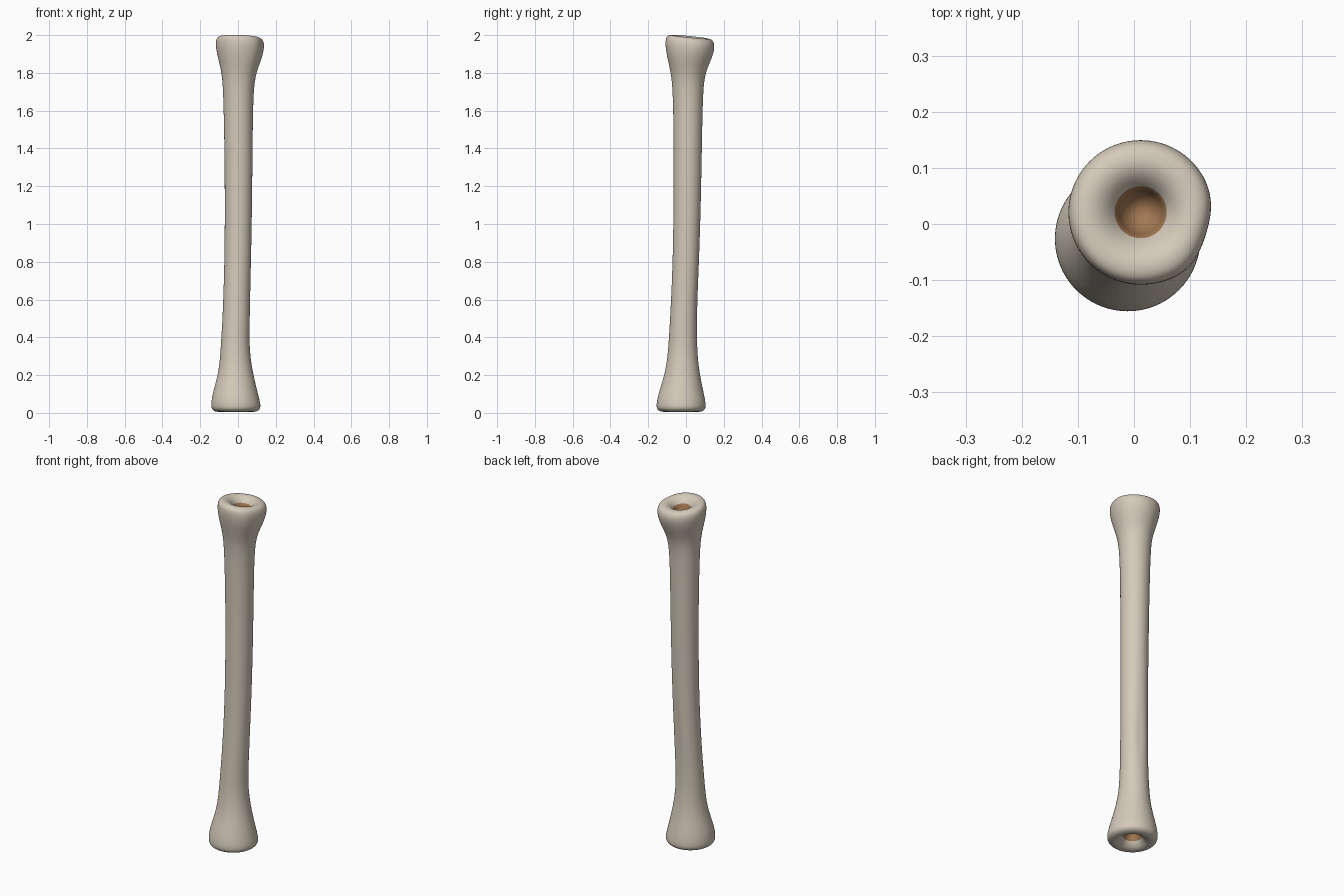
import bpy, bmesh, math

cube = bpy.data.objects.get("Cube")
if cube:
    bpy.data.objects.remove(cube, do_unlink=True)

SIDES = 24


def make_material(name, rgb):
    mat = bpy.data.materials.new(name)
    mat.use_nodes = True
    mat.diffuse_color = (*rgb, 1)
    mat.node_tree.nodes["Principled BSDF"].inputs["Base Color"].default_value = (*rgb, 1)
    return mat


def spot(angle, z, angle_mid, z_mid, angle_width, z_width):
    """Soft local weight on the surface, for dents and bumps."""
    turn = math.radians((angle - angle_mid + 180) % 360 - 180)
    return math.exp(-(turn / angle_width) ** 2 - ((z - z_mid) / z_width) ** 2)


# Outer wall rings: height, centre x, centre y, radius
wall = [
    (0.04, -0.011, -0.026, 0.132), (0.1, -0.015, -0.026, 0.121),
    (0.2, -0.012, -0.02, 0.093), (0.3, -0.015, -0.018, 0.079),
    (0.4, -0.014, -0.016, 0.074), (0.5, -0.01, -0.012, 0.072),
    (0.6, -0.007, -0.008, 0.071), (0.75, -0.003, -0.002, 0.07),
    (1.0, 0.002, 0.005, 0.071), (1.4, 0.003, 0.01, 0.074),
    (1.7, 0.001, 0.01, 0.079), (1.8, 0.005, 0.011, 0.09),
    (1.89, 0.01, 0.016, 0.118), (1.95, 0.012, 0.021, 0.131),
]
# End rim and marrow pit: depth below the tip, radius
end = [(0.013, 0.127), (0.001, 0.108), (0.0, 0.085), (0.012, 0.062),
       (0.035, 0.044), (0.045, 0.04), (0.062, 0.035), (0.08, 0.02), (0.085, 0.006)]
PIT_RINGS = 4   # rings at each end that are marrow

low = [(0.005 + d, -0.011, -0.026, r) for d, r in reversed(end)]
high = [(2.002 - d, 0.012, 0.021, r) for d, r in end]
rings = low + wall + high

bm = bmesh.new()
loops = []
for i, (z, cx, cy, radius) in enumerate(rings):
    loop = []
    outside = len(low) - 2 <= i < len(low) + len(wall) + 2
    for k in range(SIDES):
        angle = 360 * k / SIDES
        r = radius * 1.011
        if outside:
            r -= 0.007 * spot(angle, z, 77, 0.62, 0.3, 0.15)    # back groove
            r -= 0.008 * spot(angle, z, -18, 1.97, 0.4, 0.08)   # flat on the head
            r += 0.006 * spot(angle, z, -50, 1.92, 0.3, 0.05)   # small knob
        a = math.radians(angle)
        dx, dy = r * math.cos(a), r * math.sin(a)
        # Slanted top end
        slant = max(0, min(1, (z - 1.8) / 0.1))
        height = z - slant * (0.01 + 0.1 * dy + 0.04 * dx)
        loop.append(bm.verts.new((cx + dx, cy + dy, height)))
    loops.append(loop)

for i in range(len(loops) - 1):
    marrow = i < PIT_RINGS or i >= len(loops) - 1 - PIT_RINGS
    for k in range(SIDES):
        n = (k + 1) % SIDES
        face = bm.faces.new((loops[i][k], loops[i][n], loops[i + 1][n], loops[i + 1][k]))
        face.material_index = int(marrow)
for loop in (loops[0][::-1], loops[-1]):
    bm.faces.new(loop).material_index = 1
for face in bm.faces:
    face.smooth = True
bmesh.ops.recalc_face_normals(bm, faces=bm.faces[:])

mesh = bpy.data.meshes.new("long_bone")
bm.to_mesh(mesh)
bm.free()
mesh.materials.append(make_material("bone ivory", (0.66, 0.59, 0.49)))
mesh.materials.append(make_material("marrow brown", (0.37, 0.19, 0.085)))
bone = bpy.data.objects.new("long_bone", mesh)
bpy.context.collection.objects.link(bone)
smooth = bone.modifiers.new("rounding", "SUBSURF")
smooth.levels = smooth.render_levels = 2
